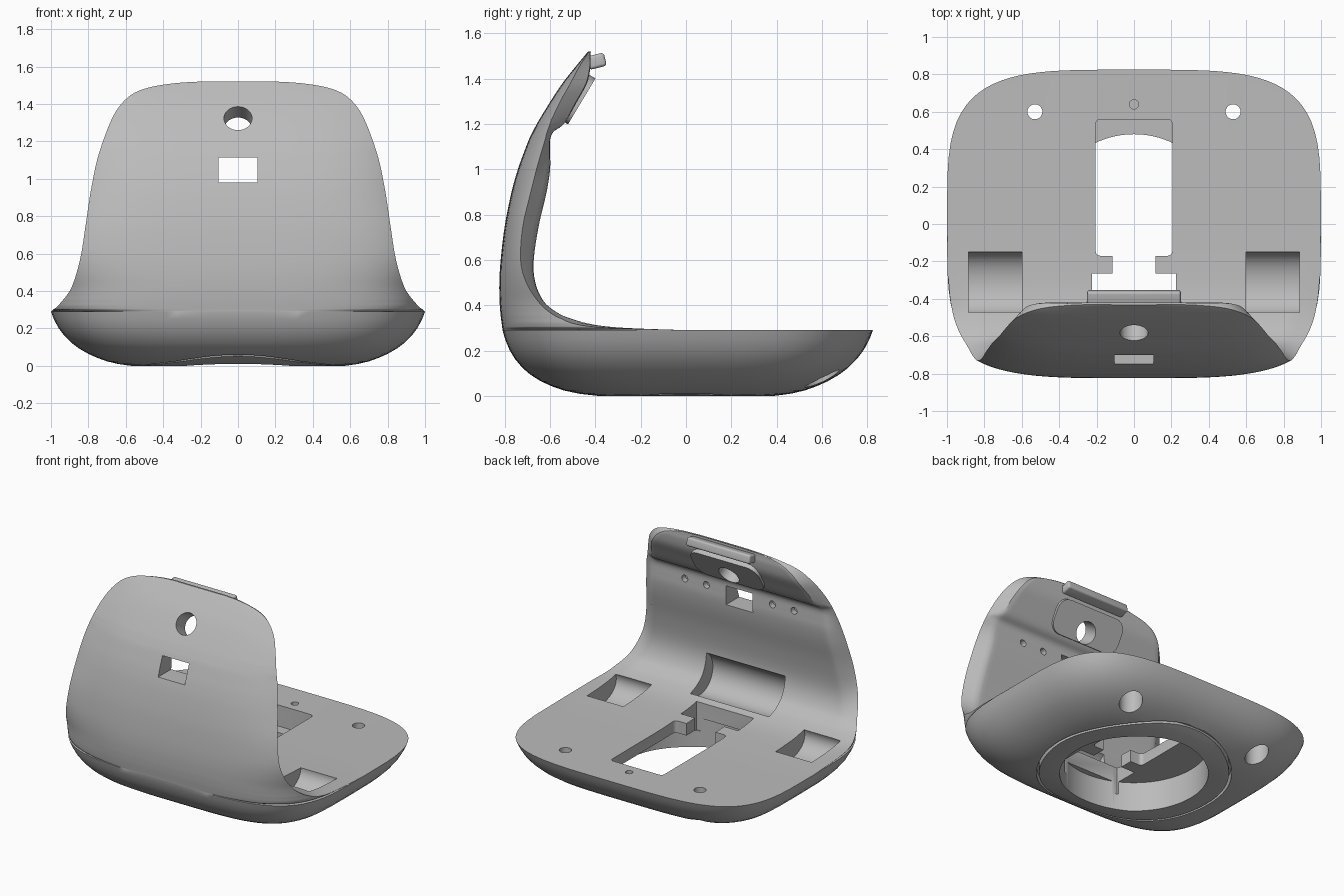
import bpy, bmesh, math
from mathutils import Matrix, Vector

cube = bpy.data.objects.get("Cube")
if cube:
    bpy.data.objects.remove(cube, do_unlink=True)

grey = bpy.data.materials.new("satin_grey")
grey.use_nodes = True
grey.diffuse_color = (0.5, 0.5, 0.5, 1)
grey.node_tree.nodes["Principled BSDF"].inputs["Base Color"].default_value = (0.5, 0.5, 0.5, 1)


def finish(bm, name):
    bm.normal_update()
    bmesh.ops.recalc_face_normals(bm, faces=bm.faces)
    if bm.calc_volume(signed=True) < 0:
        bmesh.ops.reverse_faces(bm, faces=bm.faces)
    mesh = bpy.data.meshes.new(name)
    bm.to_mesh(mesh)
    bm.free()
    mesh.materials.append(grey)
    obj = bpy.data.objects.new(name, mesh)
    bpy.context.collection.objects.link(obj)
    return obj


def loft(name, rings):
    """Closed solid through a stack of equal-length rings."""
    bm = bmesh.new()
    rows = [[bm.verts.new(p) for p in ring] for ring in rings]
    count = len(rows[0])
    for low, high in zip(rows, rows[1:]):
        for i in range(count):
            j = (i + 1) % count
            bm.faces.new((low[i], low[j], high[j], high[i]))
    bm.faces.new(rows[0])
    bm.faces.new(rows[-1])
    bmesh.ops.remove_doubles(bm, verts=bm.verts[:], dist=1e-5)
    return finish(bm, name)


def box(name, low, high, bevel=0.0, turn=Matrix.Identity(4), upright=False):
    bm = bmesh.new()
    low, high = Vector(low), Vector(high)
    bmesh.ops.create_cube(bm, size=1, matrix=Matrix.Diagonal((high - low).to_4d()))
    if bevel:
        edges = [e for e in bm.edges
                 if not upright or abs(e.verts[0].co.z - e.verts[1].co.z) > 0.01]
        bmesh.ops.bevel(bm, geom=edges, offset=bevel, segments=5,
                        profile=0.5, affect='EDGES')
    bm.transform(Matrix.Translation((low + high) / 2) @ turn)
    return finish(bm, name)


def rod(name, start, end, radius, squash=1.0, sides=48):
    """Cylinder between two points; squash flattens it in z."""
    start, end = Vector(start), Vector(end)
    axis = end - start
    bm = bmesh.new()
    bmesh.ops.create_cone(bm, cap_ends=True, segments=sides, radius1=radius,
                          radius2=radius, depth=axis.length)
    bm.transform(Matrix.Translation((start + end) / 2) @ Matrix.Diagonal((1, 1, squash, 1))
                 @ axis.to_track_quat('Z', 'Y').to_matrix().to_4x4())
    return finish(bm, name)


def combine(target, tool, operation='DIFFERENCE'):
    mod = target.modifiers.new("combine", 'BOOLEAN')
    mod.operation = operation
    mod.solver = 'EXACT'
    mod.object = tool
    bpy.context.view_layer.objects.active = target
    bpy.context.view_layer.update()
    bpy.ops.object.modifier_apply(modifier=mod.name)
    bpy.data.objects.remove(tool, do_unlink=True)


STEPS = [math.sin(math.pi * (i / 48 - 0.5)) for i in range(49)]


def superellipse(u):
    return max(0, 1 - abs(u) ** 4) ** 0.25


# Dish-shaped base: rounded-square rings, steeper at the front
def base_ring(inset, z):
    half = 1 - inset
    near = 0.81 - 0.75 * inset - 0.5 * inset ** 2
    far = 0.825 - inset
    front = [(half * u, -near * superellipse(u), z) for u in STEPS]
    back = [(half * u, far * superellipse(u), z) for u in reversed(STEPS[1:-1])]
    return front + back


# Upright wall: outer curve in front, inner curve behind, meeting at the rim
def wall_ring(z, front, half, rim, inner):
    def outer(u):
        rise = 1 - superellipse(half * u)
        return front + (rim - front) * rise / (1 - superellipse(half))

    ring = [(half * u, outer(u), z) for u in STEPS]
    for u in reversed(STEPS[1:-1]):
        edge = 1 - abs(u)
        y = rim + (inner - rim) * min(1, edge / 0.11)
        ring.append((half * u, max(y, outer(u) + 0.012 * min(1, edge * 20)), z))
    return ring


def smooth_rows(rows, cuts=4):
    """Catmull-Rom rows through the given ones."""
    padded = [rows[0]] + rows + [rows[-1]]
    result = []
    for a, b, c, d in zip(padded, padded[1:], padded[2:], padded[3:]):
        for k in range(cuts):
            t = k / cuts
            result.append([q + t * ((r - p) + t * ((2 * p - 5 * q + 4 * r - s)
                           + t * (3 * (q - r) + s - p))) / 2
                           for p, q, r, s in zip(a, b, c, d)])
    return result + [rows[-1]]


levels = [(.43, 0), (.36, .01), (.3, .024), (.25, .042), (.2, .064), (.15, .093),
          (.11, .123), (.07, .163), (.04, .203), (.015, .25), (0, .29)]
# Height, outer middle y, half width, rim y, inner y (thicker block above 1.15)
wall_rows = [
    (.29, -.81, 1, 0, 0), (.30, -.811, .99, -.33, -.27),
    (.315, -.813, .968, -.48, -.41), (.345, -.817, .942, -.56, -.52),
    (.375, -.82, .917, -.61, -.58), (.42, -.823, .89, -.655, -.63),
    (.5, -.824, .862, -.705, -.665), (.6, -.818, .838, -.73, -.672),
    (.75, -.8, .815, -.72, -.65), (.9, -.77, .793, -.685, -.615),
    (1, -.742, .775, -.66, -.6), (1.07, -.717, .761, -.64, -.6),
    (1.13, -.694, .745, -.622, -.6), (1.165, -.677, .734, -.613, -.585),
    (1.19, -.664, .726, -.604, -.55), (1.22, -.647, .715, -.593, -.525),
    (1.3, -.598, .684, -.555, -.48), (1.38, -.545, .64, -.51, -.437),
    (1.45, -.49, .57, -.473, -.422), (1.49, -.457, .47, -.447, -.422),
    (1.512, -.439, .33, -.434, -.422), (1.52, -.432, .2, -.43, -.422)]
body = loft("shell_body", [base_ring(d, z) for d, z in levels]
            + [wall_ring(*row) for row in smooth_rows(wall_rows)])

# Tilted mounting plate around the round hole
hole_axis = Vector((0, .857, -.514))
tilt = Matrix.Rotation(-math.atan2(hole_axis.y, hole_axis.z), 4, 'X')
combine(body, box("mount_plate", (-.27, -.619, 1.2765), (.27, -.383, 1.3715), .08,
                  tilt, True), 'UNION')

# Round hole, square hole and screw holes in the wall
middle = Vector((0, -.585, 1.325))
combine(body, rod("round_hole", middle - hole_axis * .3, middle + hole_axis * .3, .075))
combine(body, box("square_hole", (-.105, -1, .98), (.105, -.4, 1.115)))
for x in (-.43, -.26, .26, .43):
    combine(body, rod("screw_hole", (x, -.64, 1.08), (x, -.5, 1.08), .024, sides=20))

# Scoop at the foot of the wall, and one on each side of the floor
combine(body, rod("wall_scoop", (-.31, -.6, .43), (.31, -.6, .43), .145))
for side in (-1, 1):
    combine(body, rod("floor_scoop", (side * .6, -.315, .29), (side * .885, -.315, .29),
                      .165, squash=.7))
    # Stepped through-holes near the back corners
    combine(body, rod("back_hole", (side * .53, .6, -.1), (side * .53, .6, .4), .04, sides=32))
    combine(body, rod("counterbore", (side * .53, .6, -.1), (side * .53, .6, .2), .076, sides=32))
combine(body, rod("pin_hole", (0, .64, .2), (0, .64, .4), .025, sides=20))

# Floor window, narrow neck and cross slot
combine(body, box("window", (-.205, -.17, .14), (.205, .56, .4), .025, upright=True))
combine(body, box("neck", (-.115, -.3, .13), (.115, -.1, .4)))
combine(body, box("cross_slot", (-.225, -.44, .12), (.225, -.265, .4)))

# Round cavity underneath with its surrounding groove
combine(body, rod("cavity", (0, 0, -.1), (0, 0, .21), .48, sides=96))
groove = rod("groove", (0, 0, -.1), (0, 0, .07), .63, sides=96)
combine(groove, rod("groove_core", (0, 0, -.2), (0, 0, .2), .613, sides=96))
combine(body, groove)

# Catch bar along the top rim
bar = box("catch_bar", (-.25, -.435, 1.447), (.25, -.355, 1.507), .014,
          Matrix.Rotation(math.radians(14), 4, 'X'))

for obj in (body, bar):
    bpy.ops.object.select_all(action='DESELECT')
    obj.select_set(True)
    bpy.context.view_layer.objects.active = obj
    bpy.ops.object.shade_smooth_by_angle(angle=math.radians(32))
